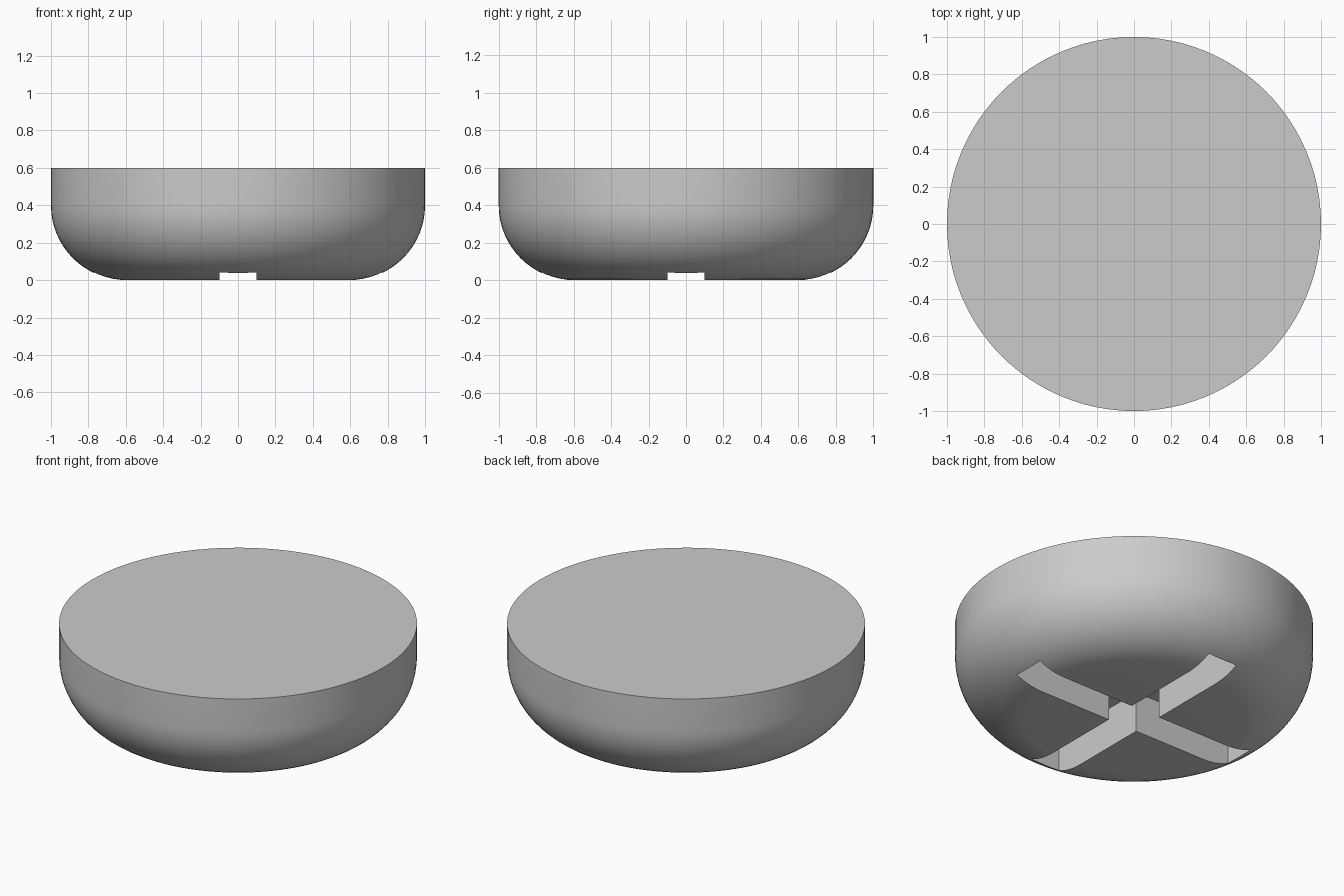
import bpy
import bmesh
import math

cube = bpy.data.objects.get("Cube")
if cube:
    bpy.data.objects.remove(cube, do_unlink=True)

RADIUS, HEIGHT, FILLET = 1.0, 0.6, 0.4
SLOT_LENGTH, SLOT_WIDTH, SLOT_DEPTH = 1.54, 0.2, 0.25
SEGMENTS, FILLET_STEPS = 96, 16

grey = bpy.data.materials.new("light grey")
grey.use_nodes = True
colour = (0.6, 0.6, 0.6, 1)
grey.diffuse_color = colour
grey.node_tree.nodes["Principled BSDF"].inputs["Base Color"].default_value = colour


def make_object(name, bm):
    bmesh.ops.recalc_face_normals(bm, faces=bm.faces)
    mesh = bpy.data.meshes.new(name)
    bm.to_mesh(mesh)
    bm.free()
    obj = bpy.data.objects.new(name, mesh)
    bpy.context.collection.objects.link(obj)
    mesh.materials.append(grey)
    return obj


# Round body: extruded disc with a wide rounded lower edge
bm = bmesh.new()
rings = []
levels = [(RADIUS, HEIGHT)]
for i in range(FILLET_STEPS + 1):
    a = math.pi / 2 * i / FILLET_STEPS
    levels.append((RADIUS - FILLET + FILLET * math.cos(a), FILLET - FILLET * math.sin(a)))
for r, z in levels:
    rings.append([bm.verts.new((r * math.cos(t), r * math.sin(t), z))
                  for t in (2 * math.pi * k / SEGMENTS for k in range(SEGMENTS))])
for upper, lower in zip(rings, rings[1:]):
    for k in range(SEGMENTS):
        n = (k + 1) % SEGMENTS
        bm.faces.new((upper[k], lower[k], lower[n], upper[n]))
bm.faces.new(rings[0])
bm.faces.new(rings[-1])
body = make_object("round_body", bm)

# Cross-shaped slot in the underside, cut from one plus-shaped prism
h, w = SLOT_LENGTH / 2, SLOT_WIDTH / 2
outline = []
for q in range(4):
    c, s = round(math.cos(q * math.pi / 2)), round(math.sin(q * math.pi / 2))
    outline += [(x * c - y * s, x * s + y * c) for x, y in ((h, -w), (h, w), (w, w))]
bm = bmesh.new()
base = bm.faces.new([bm.verts.new((x, y, -0.1)) for x, y in outline])
top = bmesh.ops.extrude_face_region(bm, geom=[base])
bmesh.ops.translate(bm, vec=(0, 0, SLOT_DEPTH + 0.1),
                    verts=[v for v in top["geom"] if isinstance(v, bmesh.types.BMVert)])
cutter = make_object("cross_slot_cutter", bm)

cut = body.modifiers.new("cross_slot", 'BOOLEAN')
cut.operation = 'DIFFERENCE'
cut.solver = 'EXACT'
cut.object = cutter

# Apply the cut, then smooth the curved skin while keeping the rims sharp
bpy.ops.object.select_all(action='DESELECT')
body.select_set(True)
bpy.context.view_layer.objects.active = body
bpy.ops.object.modifier_apply(modifier=cut.name)
bpy.data.objects.remove(cutter, do_unlink=True)
bpy.ops.object.shade_smooth_by_angle(angle=math.radians(30))
